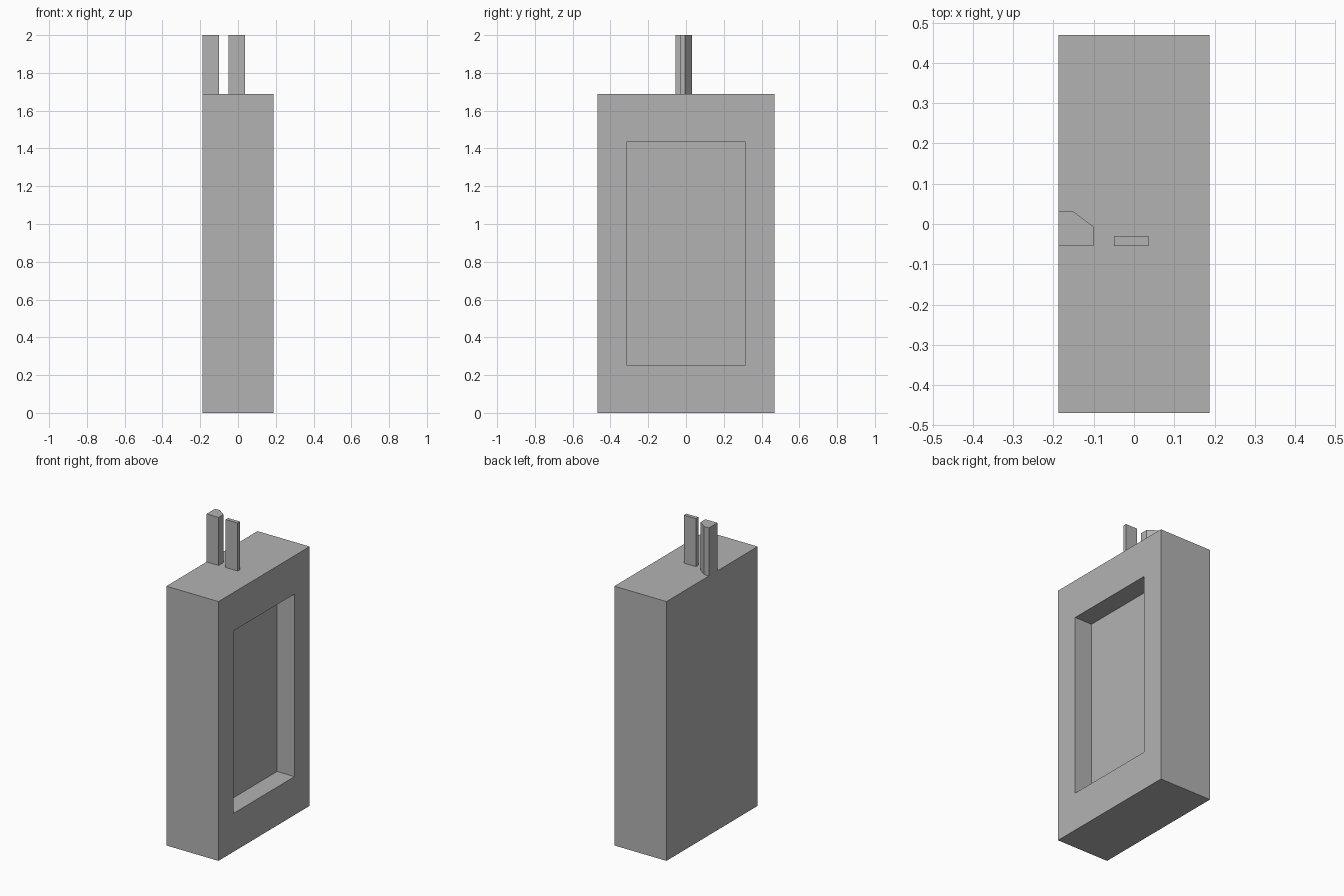
import bpy
import bmesh
from mathutils import Vector

cube = bpy.data.objects.get("Cube")
if cube:
    bpy.data.objects.remove(cube, do_unlink=True)

COLOUR = (0.45, 0.45, 0.45, 1.0)
grey = bpy.data.materials.new("plain_grey")
grey.use_nodes = True
grey.diffuse_color = COLOUR
grey.node_tree.nodes["Principled BSDF"].inputs["Base Color"].default_value = COLOUR


def prism(name, outline, bottom, top):
    """Extrude a counter-clockwise plan outline upwards; returns its bmesh and object."""
    bm = bmesh.new()
    base = bm.faces.new([bm.verts.new((x, y, bottom)) for x, y in outline])
    lid = bmesh.ops.extrude_face_region(bm, geom=[base], use_keep_orig=True)
    for v in lid["geom"]:
        if isinstance(v, bmesh.types.BMVert):
            v.co.z = top
    bmesh.ops.recalc_face_normals(bm, faces=bm.faces)
    mesh = bpy.data.meshes.new(name)
    mesh.materials.append(grey)
    obj = bpy.data.objects.new(name, mesh)
    bpy.context.collection.objects.link(obj)
    return bm, obj


def finish(bm, obj):
    bm.to_mesh(obj.data)
    bm.free()


def rectangle(x0, x1, y0, y1):
    return [(x0, y0), (x1, y0), (x1, y1), (x0, y1)]


HALF_X, HALF_Y, BODY_TOP, TOP = 0.1875, 0.4687, 1.6875, 2.0

# Body with a rectangular recess in its left side
bm, body = prism("body", rectangle(-HALF_X, HALF_X, -HALF_Y, HALF_Y), 0, BODY_TOP)
bm.normal_update()
panel = max(bm.faces, key=lambda f: f.normal.x)
bmesh.ops.inset_individual(bm, faces=[panel], thickness=0.1)
middle = panel.calc_center_median()
for v in panel.verts:
    v.co.y = 0.3125 if v.co.y > 0 else -0.3125
    v.co.z = 1.4375 if v.co.z > middle.z else 0.25
floor = bmesh.ops.extrude_discrete_faces(bm, faces=[panel])["faces"][0]
bmesh.ops.translate(bm, verts=floor.verts, vec=Vector((-0.125, 0, 0)))
finish(bm, body)

# Post with one cut corner, flush with the right side
post_outline = [(-HALF_X, -0.055), (-0.101, -0.055), (-0.101, -0.006),
                (-0.152, 0.032), (-HALF_X, 0.032)]
finish(*prism("cut_corner_post", post_outline, BODY_TOP, TOP))

# Thin flat post beside it
finish(*prism("flat_post", rectangle(-0.05, 0.036, -0.055, -0.03), BODY_TOP, TOP))
